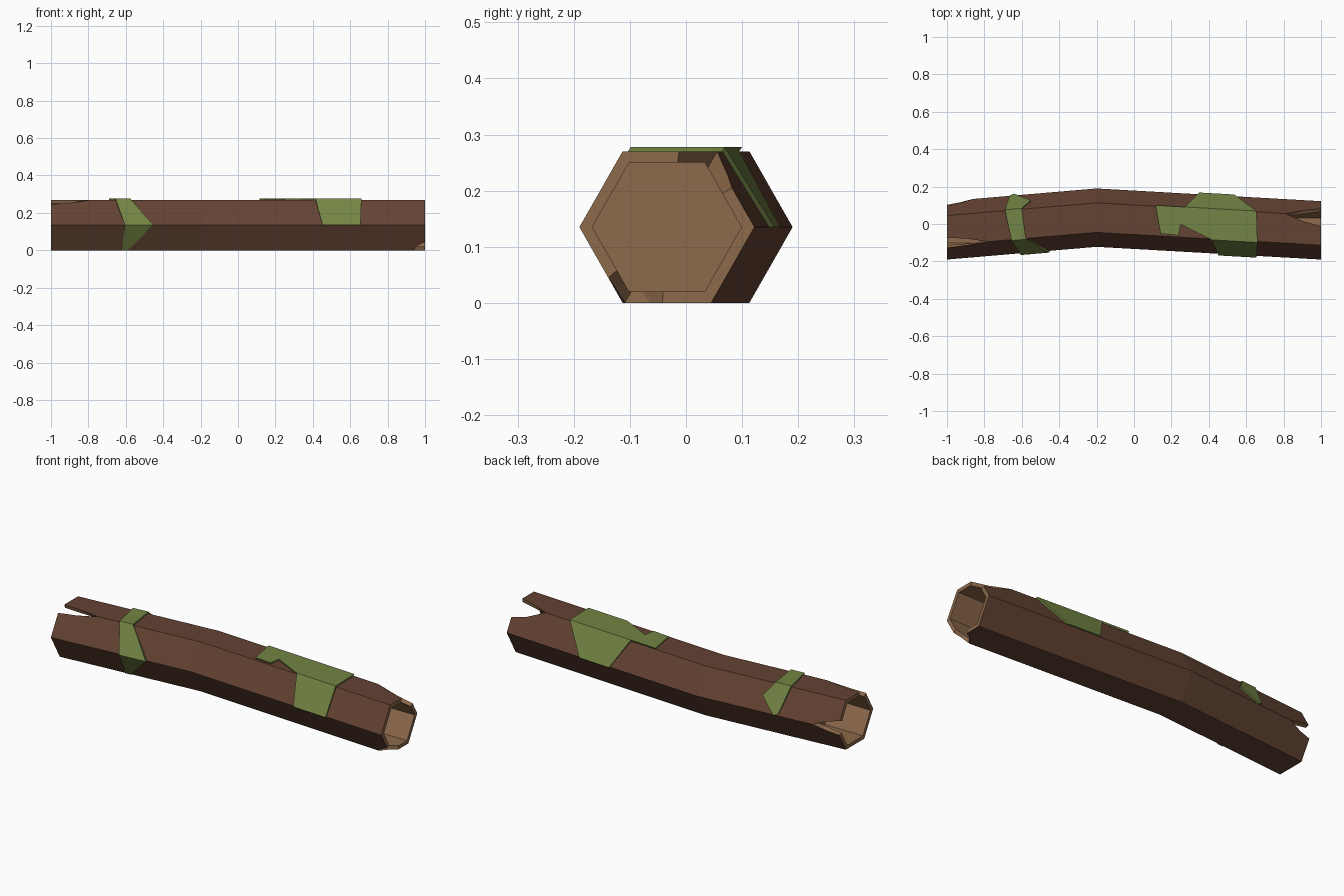
import bpy, bmesh, math
from mathutils import Vector

if "Cube" in bpy.data.objects:
    bpy.data.objects.remove(bpy.data.objects["Cube"])

R, APO = 0.156, 0.135          # half width (y) and half height (z) of the hexagon
HALF_TOP = 0.079               # half width of the flat top
INNER = 0.852                  # cavity size relative to the outer hexagon
HEX = [(HALF_TOP, APO), (R, 0), (HALF_TOP, -APO), (-HALF_TOP, -APO), (-R, 0), (-HALF_TOP, APO)]
BEND = -0.2


def material(name, col):
    m = bpy.data.materials.new(name)
    m.diffuse_color = (*col, 1)
    m.use_nodes = True
    m.node_tree.nodes["Principled BSDF"].inputs["Base Color"].default_value = m.diffuse_color
    return m


bark = material("bark_brown", (0.127, 0.056, 0.033))
wood = material("inner_wood_tan", (0.265, 0.142, 0.070))
moss = material("moss_green", (0.17, 0.235, 0.058))


def centre_y(x):
    t = (x + 1) / (BEND + 1) if x < BEND else (1 - x) / (1 - BEND)
    return -0.034 + 0.068 * t


def surf(x, u, s=1.0):
    """Point on the log: u runs round the hexagon, 0 = top centre, corners at k + 0.5."""
    k = math.floor(u - 0.5)
    f = u - 0.5 - k
    a, b = HEX[k % 6], HEX[(k + 1) % 6]
    y, z = (a[i] + (b[i] - a[i]) * f for i in (0, 1))
    return Vector((x, centre_y(x) + s * y, max(APO + s * z, -0.05)))


def make_object(name, bm, mats):
    bmesh.ops.recalc_face_normals(bm, faces=bm.faces)
    me = bpy.data.meshes.new(name)
    bm.to_mesh(me)
    bm.free()
    for m in mats:
        me.materials.append(m)
    ob = bpy.data.objects.new(name, me)
    bpy.context.collection.objects.link(ob)
    return ob


def tube(name, rings):
    """Closed hexagonal prism through (x, centre y, scale) rings."""
    bm = bmesh.new()
    loops = [[bm.verts.new((x, cy + s * y, APO + s * z)) for y, z in HEX] for x, cy, s in rings]
    for a, b in zip(loops, loops[1:]):
        for i in range(6):
            j = (i + 1) % 6
            bm.faces.new((a[i], a[j], b[j], b[i]))
    bm.faces.new(loops[0])
    bm.faces.new(loops[-1])
    return make_object(name, bm, [bark, wood])


def notch(end, corner, ua, ub, tip):
    """Wedge cutter that splits one corner of the log at an end."""
    bm = bmesh.new()
    for s in (0.72, 1.25):
        bm.verts.new(surf(tip, corner, s))
        for u in (ua, corner, ub):
            p = surf(end, u, s)
            p.z = APO + (p.z - APO)
            bm.verts.new(p)
            bm.verts.new(p + Vector((0.05 * end, 0, 0)))
    bmesh.ops.convex_hull(bm, input=bm.verts)
    loose = [v for v in bm.verts if not v.link_faces]
    bmesh.ops.delete(bm, geom=loose, context='VERTS')
    return make_object("notch_cutter", bm, [bark, wood])


# Bent solid log, hollow ends and split notches
log = tube("log", [(x, centre_y(x), 1) for x in (-1, BEND, 1)])
cutters = [
    tube("cavity_cutter", [(0.72, -0.034, INNER), (1.05, -0.034, INNER)]),
    tube("cavity_cutter", [(-1.05, -0.034, INNER), (-0.77, -0.034, INNER)]),
    notch(1, 0.5, 0.14, 0.98, 0.81),
    notch(1, -2.5, -2.17, -2.95, 0.93),
    notch(-1, -0.5, -0.25, -0.685, -0.78),
    notch(-1, 1.5, 1.19, 1.75, -0.86),
]
for c in cutters:
    c.hide_render = True
    mod = log.modifiers.new("cut", 'BOOLEAN')
    mod.operation = 'DIFFERENCE'
    mod.solver = 'EXACT'
    mod.object = c
bpy.context.view_layer.update()
cut_mesh = bpy.data.meshes.new_from_object(log.evaluated_get(bpy.context.evaluated_depsgraph_get()))
log.modifiers.clear()
log.data = cut_mesh
for c in cutters:
    bpy.data.objects.remove(c)

# Bark on the outer skin, bare wood on every end, cavity and notch face
cut_mesh.materials.clear()
for m in (bark, wood):
    cut_mesh.materials.append(m)


def on_skin(p):
    y, z = abs(p.y - centre_y(p.x)), abs(p.z - APO)
    slant = y * APO + z * (R - HALF_TOP)
    return abs(z - APO) < 0.002 or abs(slant - R * APO) < 0.002 * R


for f in cut_mesh.polygons:
    skin = all(on_skin(cut_mesh.vertices[i].co) for i in f.vertices)
    f.material_index = 0 if skin and abs(f.normal.x) < 0.5 else 1
    f.use_smooth = False


def moss_patch(name, polys):
    """Thin plate wrapped round the log; each polygon lies on one side of the hexagon."""
    bm = bmesh.new()
    verts = {}

    def vert(p, s):
        if (p, s) not in verts:
            co = surf(*p, s)
            co.z = max(co.z, 0)
            verts[p, s] = bm.verts.new(co)
        return verts[p, s]

    edges = [(a, b) for q in polys for a, b in zip(q, q[1:] + q[:1])]
    for q in polys:
        for s in (0.98, 1.06):
            bm.faces.new([vert(p, s) for p in q])
    for a, b in edges:
        if (b, a) not in edges:
            bm.faces.new((vert(a, 0.98), vert(b, 0.98), vert(b, 1.06), vert(a, 1.06)))
    return make_object(name, bm, [moss])


# Narrow moss band near the left end
moss_patch("moss_band", [
    [(-.655, -.5), (-.578, -.5), (-.60, .5), (-.69, .5)],
    [(-.578, -.5), (-.655, -.5), (-.605, -1.5), (-.452, -1.5)],
    [(-.452, -1.5), (-.605, -1.5), (-.62, -2.5), (-.59, -2.5)],
    [(-.69, .5), (-.60, .5), (-.553, .98), (-.64, 1.5), (-.665, 1.42)],
])

# Broad moss patch near the right end
moss_patch("moss_blanket", [
    [(.115, .5), (.142, -.4), (.238, -.42), (.249, -.06), (.414, -.5), (.66, -.5), (.655, .5), (.27, .5)],
    [(.66, -.5), (.414, -.5), (.452, -1.5), (.655, -1.5)],
    [(.27, .5), (.655, .5), (.537, 1.5), (.35, 1.5)],
])
